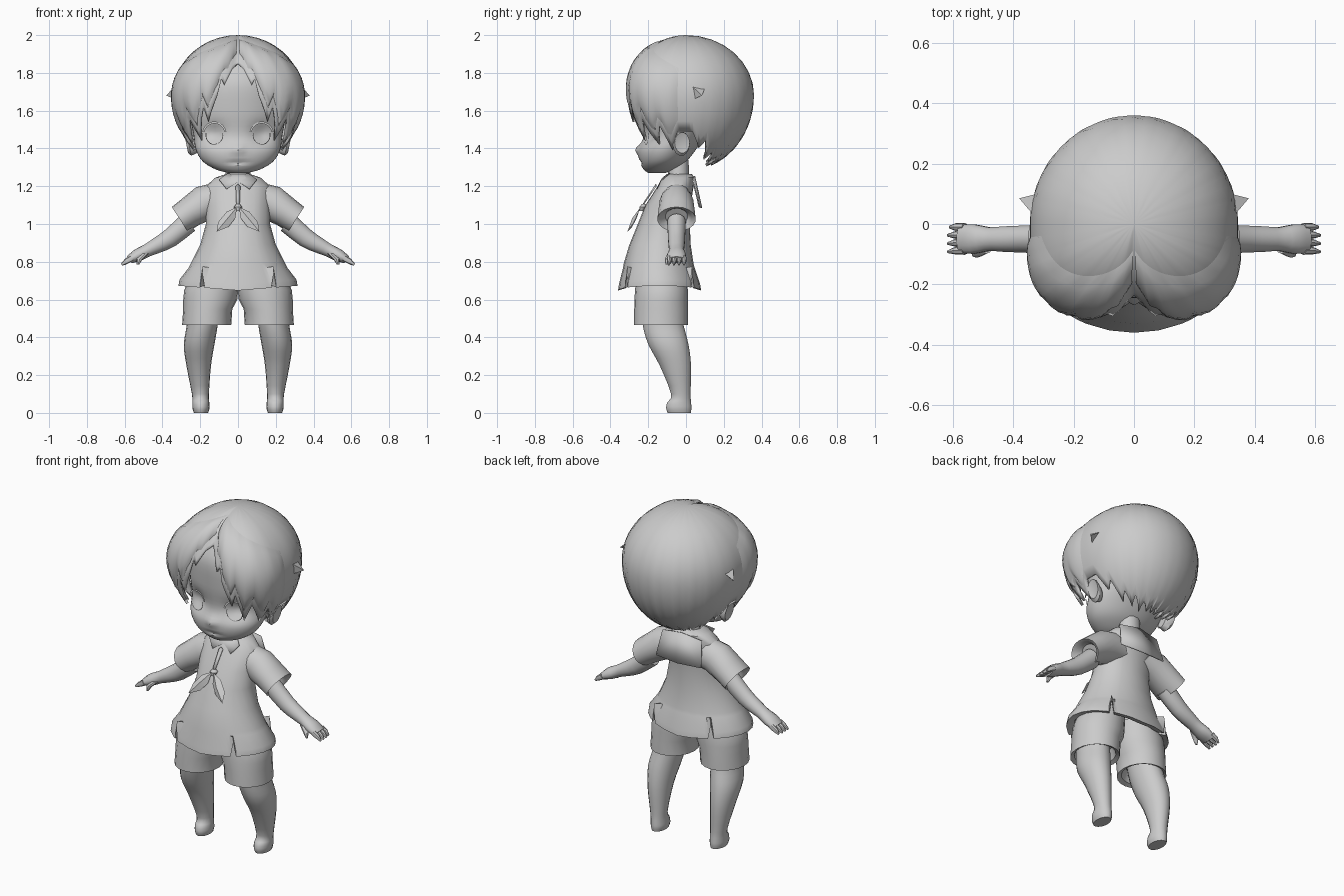
import bpy, bmesh, math
from mathutils import Vector as V

clay = bpy.data.materials.new("soft grey")
clay.diffuse_color = (0.6, 0.6, 0.6, 1)
X, Y = V((1, 0, 0)), V((0, 1, 0))


def finish(name, verts, faces, mirror=False, angle=40):
    me = bpy.data.meshes.new(name)
    me.from_pydata([tuple(v) for v in verts], [], faces)
    ob = bpy.data.objects.new(name, me)
    bpy.context.collection.objects.link(ob)
    me.materials.append(clay)
    bm = bmesh.new()
    bm.from_mesh(me)
    bmesh.ops.remove_doubles(bm, verts=bm.verts, dist=1e-5)
    bmesh.ops.recalc_face_normals(bm, faces=bm.faces)
    bm.to_mesh(me)
    bm.free()
    if mirror:
        ob.modifiers.new("mirror", 'MIRROR')
    bpy.context.view_layer.objects.active = ob
    ob.select_set(True)
    bpy.ops.object.shade_smooth_by_angle(angle=math.radians(angle))
    ob.select_set(False)
    return ob


def resample(rows, steps):
    """Smooth the list of rings with a Catmull-Rom spline."""
    out = []
    for i in range(len(rows) - 1):
        p = [V(rows[max(0, min(len(rows) - 1, i + k))]) for k in (-1, 0, 1, 2)]
        for s in range(steps):
            t = s / steps
            out.append(0.5 * (2 * p[1] + (p[2] - p[0]) * t
                              + (2 * p[0] - 5 * p[1] + 4 * p[2] - p[3]) * t * t
                              + (3 * p[1] - p[0] - 3 * p[2] + p[3]) * t ** 3))
    return out + [V(rows[-1])]


def loft(name, rows, seg=20, u=X, v=Y, steps=1, caps=(True, True), angles=None,
         shape=None, mirror=False):
    """Skin elliptical rings given as (x, y, z, radius_u, radius_v)."""
    rows = resample([list(r) for r in rows], steps)
    angles = angles or [360 * k / seg for k in range(seg)]
    n, verts, faces = len(angles), [], []
    for i, r in enumerate(rows):
        for a in angles:
            c, s = math.cos(math.radians(a)), math.sin(math.radians(a))
            p = V(r[:3]) + u * r[3] * c + v * r[4] * s
            verts.append(shape(p, i, a) if shape else p)
    for i in range(len(rows) - 1):
        for k in range(n):
            faces.append((i * n + k, i * n + (k + 1) % n,
                          (i + 1) * n + (k + 1) % n, (i + 1) * n + k))
    if caps[0]:
        faces.append(tuple(range(n)))
    if caps[1]:
        faces.append(tuple((len(rows) - 1) * n + k for k in range(n)))
    return finish(name, verts, faces, mirror)


def upright(rows):
    """(z, centre x, radius x, front y, back y) to ring rows."""
    return [(cx, (f + b) / 2, z, rx, (b - f) / 2) for z, cx, rx, f, b in rows]


def plate(name, pts, mirror=True, thick=0.006):
    ob = finish(name, pts, [tuple(range(len(pts)))], mirror)
    m = ob.modifiers.new("thickness", 'SOLIDIFY')
    m.thickness, m.offset = thick, 0
    return ob


# head with eye hollows and a small nose
def face(p, i, a):
    if p.y < -0.05:
        p.y += 0.03 * math.exp(-((abs(p.x) - 0.125) / 0.05) ** 2 - ((p.z - 1.48) / 0.05) ** 2)
        p.y -= 0.02 * math.exp(-(p.x / 0.025) ** 2 - ((p.z - 1.395) / 0.025) ** 2)
        p.y += 0.012 * math.exp(-(p.x / 0.05) ** 2 - ((p.z - 1.325) / 0.008) ** 2)
    return p


loft("head", upright([(1.27, 0, 0.05, -0.20, -0.11), (1.29, 0, 0.12, -0.225, -0.06),
     (1.33, 0, 0.185, -0.245, 0), (1.39, 0, 0.222, -0.25, 0.05), (1.47, 0, 0.235, -0.225, 0.1),
     (1.6, 0, 0.255, -0.24, 0.15), (1.75, 0, 0.24, -0.24, 0.15), (1.86, 0, 0.15, -0.18, 0.1)]),
     seg=48, steps=5, shape=face)
loft("neck", [(0, -0.04, 1.2, 0.07, 0.06), (0, -0.04, 1.34, 0.06, 0.055)], seg=14)

# ears
loft("ear", [(0.225, -0.03, 1.42, 0.03, 0.045), (0.26, -0.025, 1.425, 0.045, 0.065),
             (0.275, -0.02, 1.43, 0.04, 0.055), (0.27, -0.02, 1.43, 0.025, 0.035)],
     seg=14, u=Y, v=V((0.2, 0, 1)), mirror=True)

# eye outlines: a heavy upper lid and a round iris edge
for nm, r0, r1, a0, a1 in (("upper_eyelid", 0.056, 0.066, 15, 165), ("iris_edge", 0.043, 0.047, 165, 375)):
    vs, fs = [], []
    for k in range(15):
        t = math.radians(a0 + (a1 - a0) * k / 14)
        for r in (r0, r1):
            x, z = 0.125 + r * math.cos(t), 1.47 + r * 1.1 * math.sin(t)
            vs.append((x, -0.228 + 1.0 * x * x, z))
        if k:
            fs.append((2 * k - 2, 2 * k - 1, 2 * k + 1, 2 * k))
    finish(nm, vs, fs, True)

# hair shell with a zigzag lower edge, as (azimuth from the front, lowest height)
EDGE = [(0, 1.87), (6, 1.83), (12, 1.74), (15, 1.77), (18, 1.68), (27, 1.54), (30, 1.62),
        (33, 1.56), (39, 1.44), (45, 1.56), (51, 1.48), (57, 1.42), (63, 1.52), (72, 1.39),
        (81, 1.49), (96, 1.49), (105, 1.40), (111, 1.44), (120, 1.34), (126, 1.38), (135, 1.32),
        (141, 1.36), (150, 1.305), (156, 1.34), (168, 1.31), (174, 1.335), (180, 1.31)]


def edge(a):
    for (a0, z0), (a1, z1) in zip(EDGE, EDGE[1:]):
        if a <= a1:
            return z0 + (z1 - z0) * (a - a0) / (a1 - a0)


def hair_point(deg, z):
    a, d = math.radians(deg), z - 1.68
    r = math.sqrt(max(0, 1 - (d / (0.32 if d > 0 else 0.40)) ** 2))
    front = max(0, math.cos(a))
    r *= 1 + 0.11 * math.sin(2 * a) ** 2 * (front > 0)
    dent = math.exp(-(deg / 9) ** 2) * r
    r *= 1 - 0.07 * math.exp(-(deg / 9) ** 2)
    return V((0.345 * r * math.sin(a), -(0.315 if front else 0.36) * r * math.cos(a), z - 0.02 * dent))


verts, faces, M, N = [], [], 14, 120
for k in range(N):
    deg = k * 3 - 180
    low = edge(abs(deg))
    drop = (1.68 - low) / 0.40 if low < 1.68 else (1.68 - low) / 0.32
    end = math.pi / 2 + math.asin(drop)
    for j in range(M + 1):
        c = math.cos(end * j / M)
        verts.append(hair_point(deg, 1.68 + c * (0.32 if c > 0 else 0.40)))
        if j:
            b, e = k * (M + 1), ((k + 1) % N) * (M + 1)
            faces.append((b + j - 1, b + j, e + j, e + j - 1))
hair = finish("hair", verts, faces, angle=50)
sol = hair.modifiers.new("thickness", 'SOLIDIFY')
sol.thickness, sol.offset = 0.015, -1

# raised fringe swept from the parting, one lobe per side
vs, fs = [], []
for k in range(21):
    deg = 2 + 4 * k
    top = 1.985 - 0.16 * (k / 20) ** 1.3
    low = edge(deg) + 0.06
    for j in range(11):
        t = j / 10
        p = hair_point(deg, top + (low - top) * t)
        lift = 0.025 * math.sin(math.pi * t) ** 0.6 * math.sin(math.pi * min(1, (k + 1) / 21)) ** 0.5
        vs.append(p + (p - V((0, 0, 1.68))).normalized() * lift)
        if k and j:
            b = k * 11 + j
            fs.append((b - 12, b - 11, b, b - 1))
finish("fringe", vs, fs, True, 50)

# small stray tufts at the sides of the hair
finish("side_tuft", [(0.325, 0.02, 1.74), (0.32, 0.10, 1.72), (0.33, 0.04, 1.66), (0.38, 0.085, 1.68)],
       [(0, 1, 3), (1, 2, 3), (2, 0, 3)], True, 10)

# shirt with four narrow slits in the hem
SLITS = (53, 127, 233, 307)
angs = sorted([a for a in range(0, 360, 15) if min(abs(a - s) for s in SLITS) > 5]
              + [s + d for s in SLITS for d in (-3, 0, 3)])


def hem(p, i, a):
    if i >= 8:
        p.z += 0.025 * abs(math.cos(math.radians(a)))
        if a in SLITS:
            p.z += 0.08
    return p


loft("shirt", upright([(1.265, 0, 0.06, -0.10, 0.03), (1.245, 0, 0.12, -0.125, 0.045),
     (1.2, 0, 0.17, -0.15, 0.04), (1.1, 0, 0.17, -0.215, 0.025), (1.0, 0, 0.17, -0.255, 0.02),
     (0.89, 0, 0.20, -0.30, 0.025), (0.79, 0, 0.25, -0.33, 0.04), (0.77, 0, 0.26, -0.333, 0.045),
     (0.68, 0, 0.31, -0.355, 0.075), (0.648, 0, 0.315, -0.36, 0.08), (0.66, 0, 0.27, -0.32, 0.04)]),
     angles=angs, shape=hem, caps=(True, False))

# sleeves, arms and hands
SU = V((0.547, 0, 0.837))
loft("sleeve", [(0.09, -0.05, 1.13, 0.10, 0.08), (0.17, -0.05, 1.115, 0.095, 0.09),
                (0.25, -0.05, 1.065, 0.083, 0.097), (0.308, -0.05, 1.025, 0.078, 0.102),
                (0.298, -0.05, 1.03, 0.062, 0.08), (0.27, -0.05, 1.04, 0.05, 0.06)],
     u=SU, seg=18, mirror=True)
AU = V((0.6, 0, 0.8))
loft("arm", [(0.26, -0.05, 1.01, 0.056, 0.05), (0.36, -0.05, 0.925, 0.05, 0.046),
             (0.43, -0.05, 0.885, 0.042, 0.043), (0.48, -0.05, 0.86, 0.035, 0.04),
             (0.53, -0.05, 0.835, 0.034, 0.05), (0.575, -0.05, 0.81, 0.022, 0.047)],
     u=AU, seg=14, steps=2, mirror=True)
for k in range(4):
    y = -0.088 + 0.026 * k
    loft(f"finger_{k + 1}", [(0.56, y, 0.82, 0.017, 0.014), (0.59, y, 0.803, 0.015, 0.013),
         (0.616 - 0.006 * (k == 3), y * 1.04, 0.785, 0.006, 0.005)], u=AU, seg=8, mirror=True)
loft("thumb", [(0.49, -0.08, 0.845, 0.02, 0.018), (0.52, -0.098, 0.815, 0.017, 0.014),
               (0.53, -0.103, 0.785, 0.006, 0.006)], u=X, seg=8, mirror=True)

# shorts with turned-in cuffs
loft("shorts", upright([(0.74, 0.12, 0.125, -0.26, 0.0), (0.65, 0.142, 0.143, -0.27, 0.01),
     (0.60, 0.147, 0.143, -0.273, 0.01), (0.55, 0.16, 0.13, -0.274, 0.01),
     (0.465, 0.166, 0.13, -0.275, 0.01), (0.475, 0.168, 0.11, -0.25, -0.01),
     (0.53, 0.17, 0.09, -0.23, -0.02)]), seg=20, mirror=True)

# legs leaning back to small feet
loft("leg", upright([(0.56, 0.18, 0.085, -0.24, -0.03), (0.46, 0.19, 0.082, -0.23, -0.01),
     (0.36, 0.206, 0.081, -0.20, 0.015), (0.25, 0.208, 0.065, -0.14, 0.028),
     (0.10, 0.199, 0.045, -0.08, 0.025), (0.055, 0.197, 0.045, -0.10, 0.028),
     (0.025, 0.196, 0.045, -0.106, 0.03), (0.0, 0.196, 0.038, -0.098, 0.026)]),
     seg=18, steps=3, mirror=True)

# collar: front points and a square flap down the back
plate("collar_point", [(0, -0.135, 1.225), (0.06, -0.155, 1.185), (0.10, -0.13, 1.235), (0.05, -0.085, 1.27)])
plate("collar_back", [(0, 0.045, 1.255), (0.13, 0.035, 1.235), (0.15, 0.07, 1.09), (0, 0.083, 1.085)])
plate("shirt_placket", [(0, -0.158, 1.21), (0.012, -0.16, 1.2), (0.008, -0.228, 1.1), (0, -0.23, 1.1)])

# neck scarf: knot and two leaf-shaped ends
loft("scarf_knot", [(0, -0.225, 1.105, 0.01, 0.01), (0, -0.228, 1.09, 0.022, 0.02),
                    (0, -0.235, 1.07, 0.012, 0.012)], seg=10)
finish("scarf_end", [(0.005, -0.24, 1.09), (0.06, -0.25, 1.065), (0.105, -0.275, 1.01),
       (0.113, -0.31, 0.96), (0.05, -0.285, 0.985), (0.015, -0.262, 1.03), (0.055, -0.285, 1.03)],
       [(0, 1, 6), (1, 2, 6), (2, 3, 6), (3, 4, 6), (4, 5, 6), (5, 0, 6)], True)
